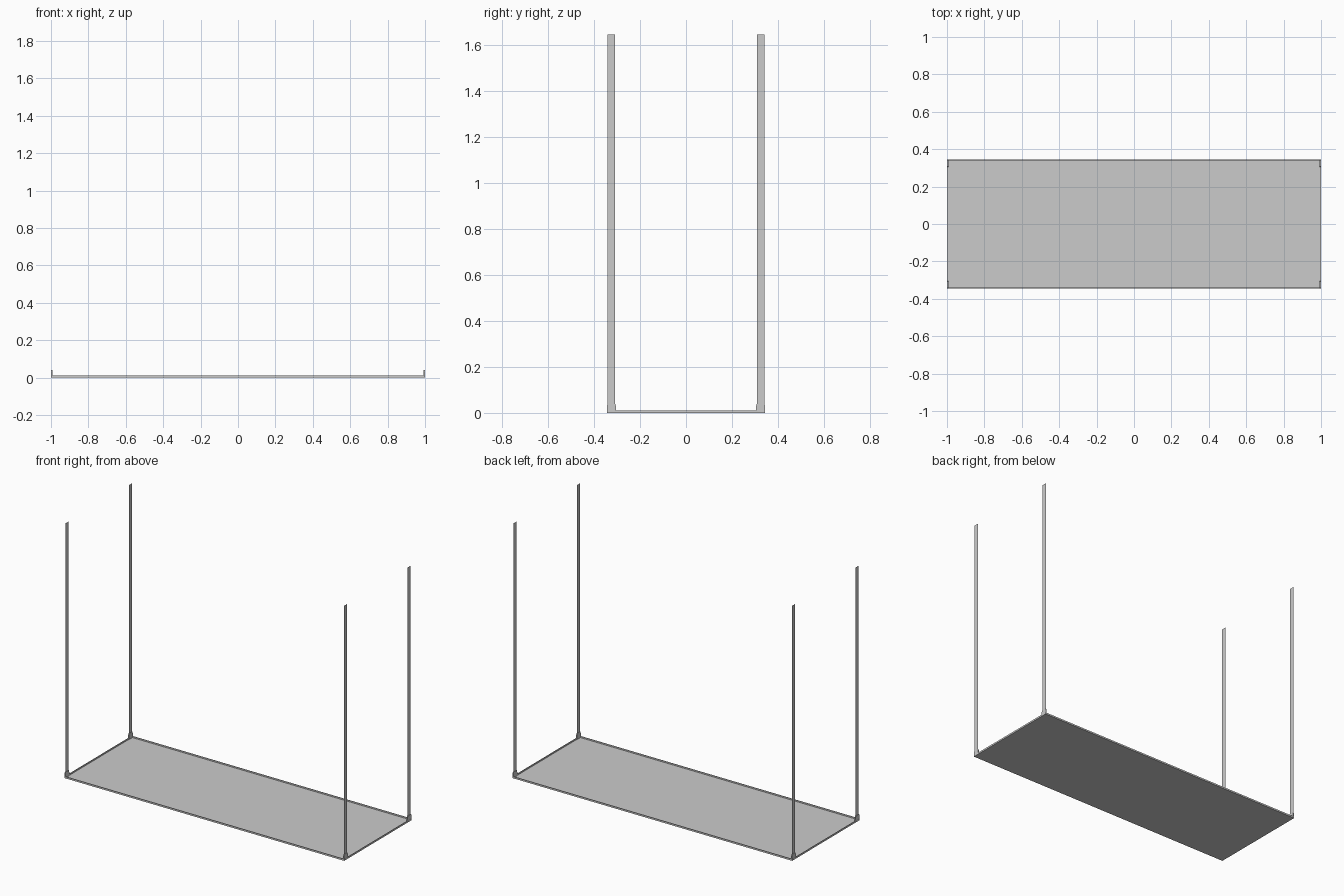
import bpy, bmesh

if "Cube" in bpy.data.objects:
    bpy.data.objects.remove(bpy.data.objects["Cube"])

HX, HY = 1.0, 0.344      # half length and half width of the tray
WALL_H = 0.011


def make_object(name, bm):
    mesh = bpy.data.meshes.new(name)
    bm.to_mesh(mesh)
    bm.free()
    obj = bpy.data.objects.new(name, mesh)
    bpy.context.collection.objects.link(obj)
    return obj


def rect(x, y, z):
    return [(-x, -y, z), (x, -y, z), (x, y, z), (-x, y, z)]


# Shallow open tray with thin upright rims
bm = bmesh.new()
inset = 0.004
rings = [[bm.verts.new(p) for p in r] for r in (
    rect(HX, HY, 0), rect(HX, HY, WALL_H),
    rect(HX - inset, HY - inset, WALL_H), rect(HX - inset, HY - inset, 0.002))]
bm.faces.new(rings[0][::-1])
for a, b in zip(rings, rings[1:]):
    for i in range(4):
        j = (i + 1) % 4
        bm.faces.new((a[i], a[j], b[j], b[i]))
bm.faces.new(rings[3])
make_object("shelf_tray", bm)


def bracket(name, sx, sy):
    # Small plate clip that narrows slightly towards its top
    bm = bmesh.new()
    profile = [(0.304, 0.002), (0.344, 0.002), (0.344, 0.03),
               (0.341, 0.04), (0.308, 0.04), (0.305, 0.03)]
    face = bm.faces.new([bm.verts.new((sx * 0.993, sy * y, z)) for y, z in profile])
    ext = bmesh.ops.extrude_face_region(bm, geom=[face])
    moved = [v for v in ext["geom"] if isinstance(v, bmesh.types.BMVert)]
    bmesh.ops.translate(bm, verts=moved, vec=(sx * 0.006, 0, 0))
    bmesh.ops.recalc_face_normals(bm, faces=bm.faces)
    make_object(name, bm)


def strap(name, sx, sy):
    # Paper-thin upright hanging strip
    bm = bmesh.new()
    pts = [(0.309, 0.005), (0.341, 0.005), (0.341, 1.645), (0.309, 1.645)]
    face = bm.faces.new([bm.verts.new((sx * 0.996, sy * y, z)) for y, z in pts])
    face.normal_update()
    if face.normal.x * sx < 0:
        face.normal_flip()
    make_object(name, bm)


# One clip and one strip at each corner
for sx, side in ((-1, "left"), (1, "right")):
    for sy, end in ((-1, "front"), (1, "back")):
        bracket(f"{end}_{side}_bracket", sx, sy)
        strap(f"{end}_{side}_hanging_strip", sx, sy)
